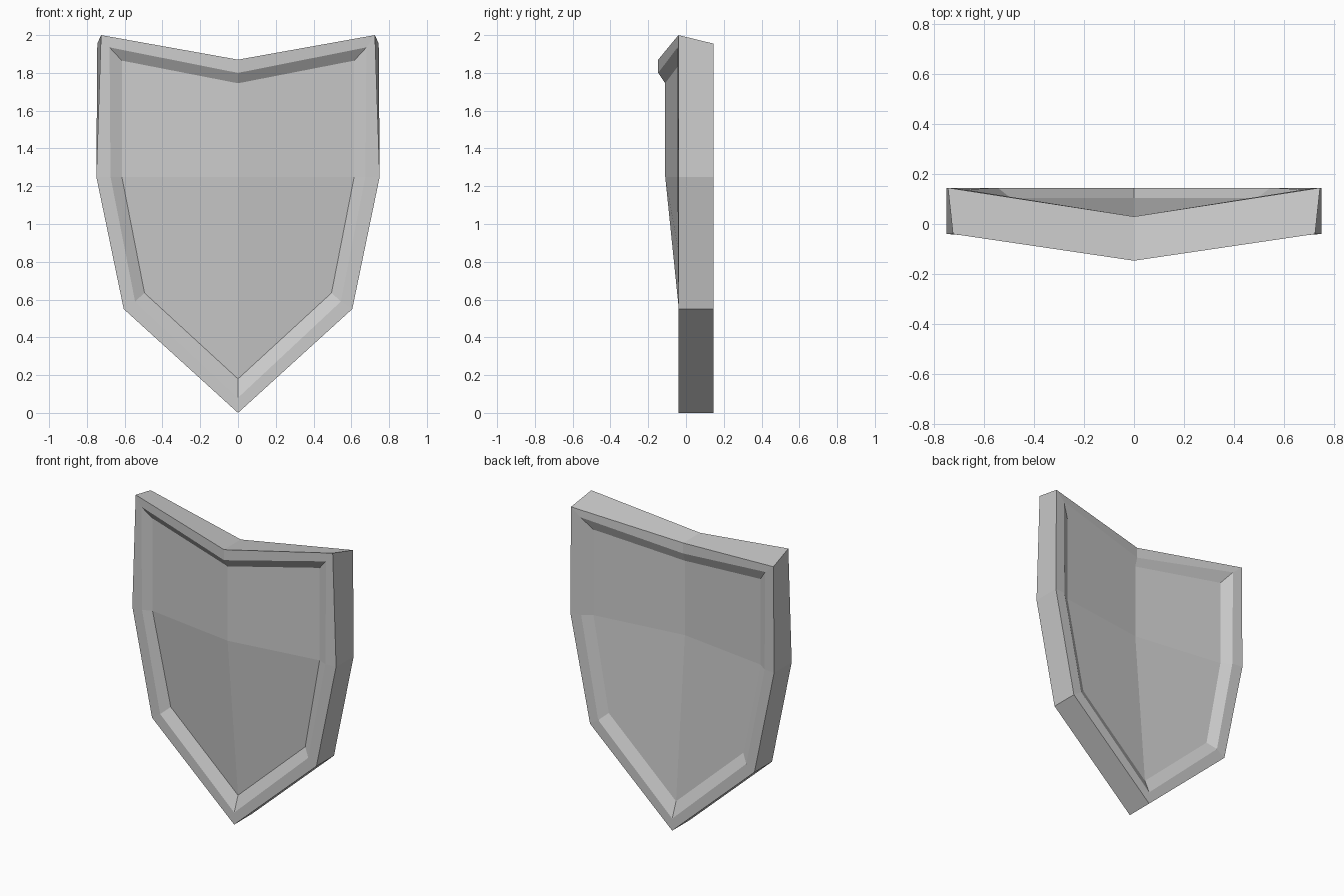
import bpy
import bmesh

default_cube = bpy.data.objects.get("Cube")
if default_cube:
    bpy.data.objects.remove(default_cube, do_unlink=True)

# Half outlines (x, z): top centre, top corner, shoulder, lower corner, tip
EDGE = [(0, 1.87), (0.725, 2.0), (0.75, 1.25), (0.605, 0.55), (0, 0)]
RIM = [(0, 1.8), (0.68, 1.935), (0.675, 1.25), (0.545, 0.59), (0, 0.08)]
PANEL = [(0, 1.745), (0.615, 1.865), (0.615, 1.25), (0.495, 0.635), (0, 0.18)]


def make_material(name, value):
    material = bpy.data.materials.new(name)
    material.use_nodes = True
    colour = (value, value, value, 1)
    material.diffuse_color = colour
    material.node_tree.nodes["Principled BSDF"].inputs["Base Color"].default_value = colour
    return material


def add_ring(bm, outline, crown, shoulder, base, drop=0, flare=0):
    """Place a half outline in depth; the top corner may drop and flare."""
    depths = (crown, shoulder, shoulder, base, base)
    ring = []
    for index, ((x, z), y) in enumerate(zip(outline, depths)):
        corner = index == 1
        ring.append(bm.verts.new((x + flare * corner, y, z - drop * corner)))
    return ring


def bridge(bm, first, second):
    for i in range(len(first) - 1):
        bm.faces.new((first[i], first[i + 1], second[i + 1], second[i]))


def fill_panel(bm, ring):
    """Close a panel with an upper and a lower facet meeting at the ridge."""
    top, corner, shoulder, lower, tip = ring
    ridge = bm.verts.new((0, top.co.y, shoulder.co.z))
    bm.faces.new((top, corner, shoulder, ridge))
    bm.faces.new((ridge, shoulder, lower, tip))


# Shield half: front panel, bevel, rim, outer wall, then the same on the back
bm = bmesh.new()
rings = [
    add_ring(bm, PANEL, -0.11, -0.02, 0),
    add_ring(bm, RIM, -0.147, -0.045, -0.04),
    add_ring(bm, EDGE, -0.147, -0.04, -0.04),
    add_ring(bm, EDGE, 0.03, 0.145, 0.145, drop=0.045, flare=0.02),
    add_ring(bm, RIM, 0.03, 0.138, 0.145, drop=0.035),
    add_ring(bm, PANEL, 0.012, 0.095, 0.105, drop=0.045),
]
for first, second in zip(rings, rings[1:]):
    bridge(bm, first, second)
fill_panel(bm, rings[0])
fill_panel(bm, rings[-1])
bmesh.ops.recalc_face_normals(bm, faces=bm.faces)
# Outward direction check on the front panel
bm.faces.ensure_lookup_table()
if bm.faces[-4].normal.y > 0:
    bmesh.ops.reverse_faces(bm, faces=bm.faces)

mesh = bpy.data.meshes.new("shield")
bm.to_mesh(mesh)
bm.free()
mesh.materials.append(make_material("plain_grey", 0.6))
shield = bpy.data.objects.new("shield", mesh)
bpy.context.collection.objects.link(shield)

# Mirror to the other half
mirror = shield.modifiers.new("mirror", "MIRROR")
mirror.use_axis[0] = True
mirror.use_clip = True
mirror.merge_threshold = 0.001
